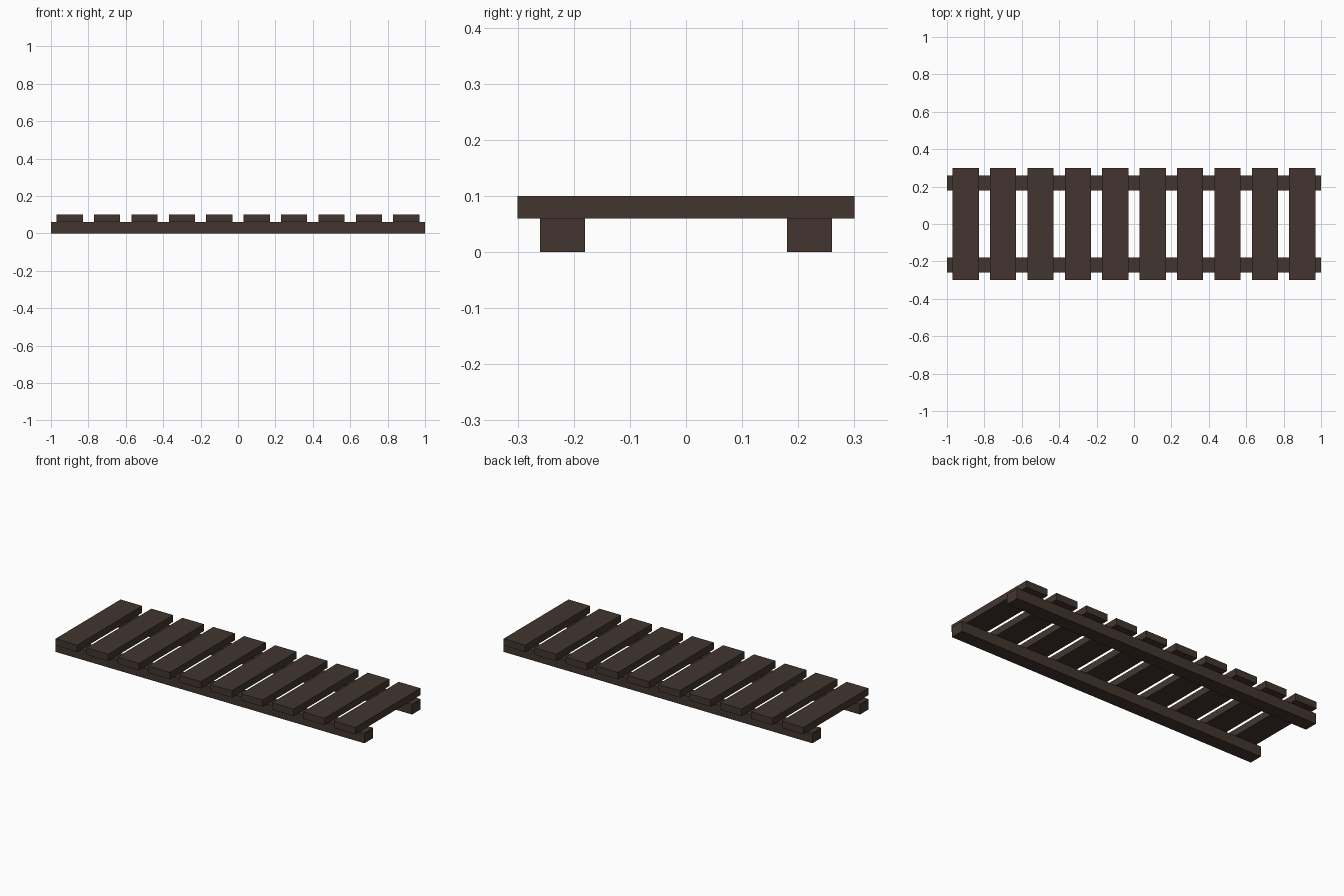
import bpy
import bmesh

# Remove the default cube
cube = bpy.data.objects.get("Cube")
if cube:
    bpy.data.objects.remove(cube, do_unlink=True)

# Dark brown wood
wood = bpy.data.materials.new("dark_wood")
wood.use_nodes = True
colour = (0.055, 0.036, 0.028, 1)
wood.diffuse_color = colour
wood.node_tree.nodes["Principled BSDF"].inputs["Base Color"].default_value = colour


def board(name, size, location):
    """Flat-faced rectangular board centred on location."""
    bm = bmesh.new()
    bmesh.ops.create_cube(bm, size=1)
    bmesh.ops.scale(bm, vec=size, verts=bm.verts)
    mesh = bpy.data.meshes.new(name)
    bm.to_mesh(mesh)
    bm.free()
    mesh.materials.append(wood)
    obj = bpy.data.objects.new(name, mesh)
    obj.location = location
    bpy.context.collection.objects.link(obj)
    return obj


rail_height = 0.06
plank_height = 0.04
plank_count = 10
spacing = 0.2

# Two long rails under the deck
for side, y in (("front", -0.22), ("back", 0.22)):
    board(side + "_rail", (2, 0.08, rail_height), (0, y, rail_height / 2))

# Cross planks laid over the rails
for i in range(plank_count):
    x = (i - (plank_count - 1) / 2) * spacing
    board(f"plank_{i + 1}", (0.14, 0.6, plank_height),
          (x, 0, rail_height + plank_height / 2))
